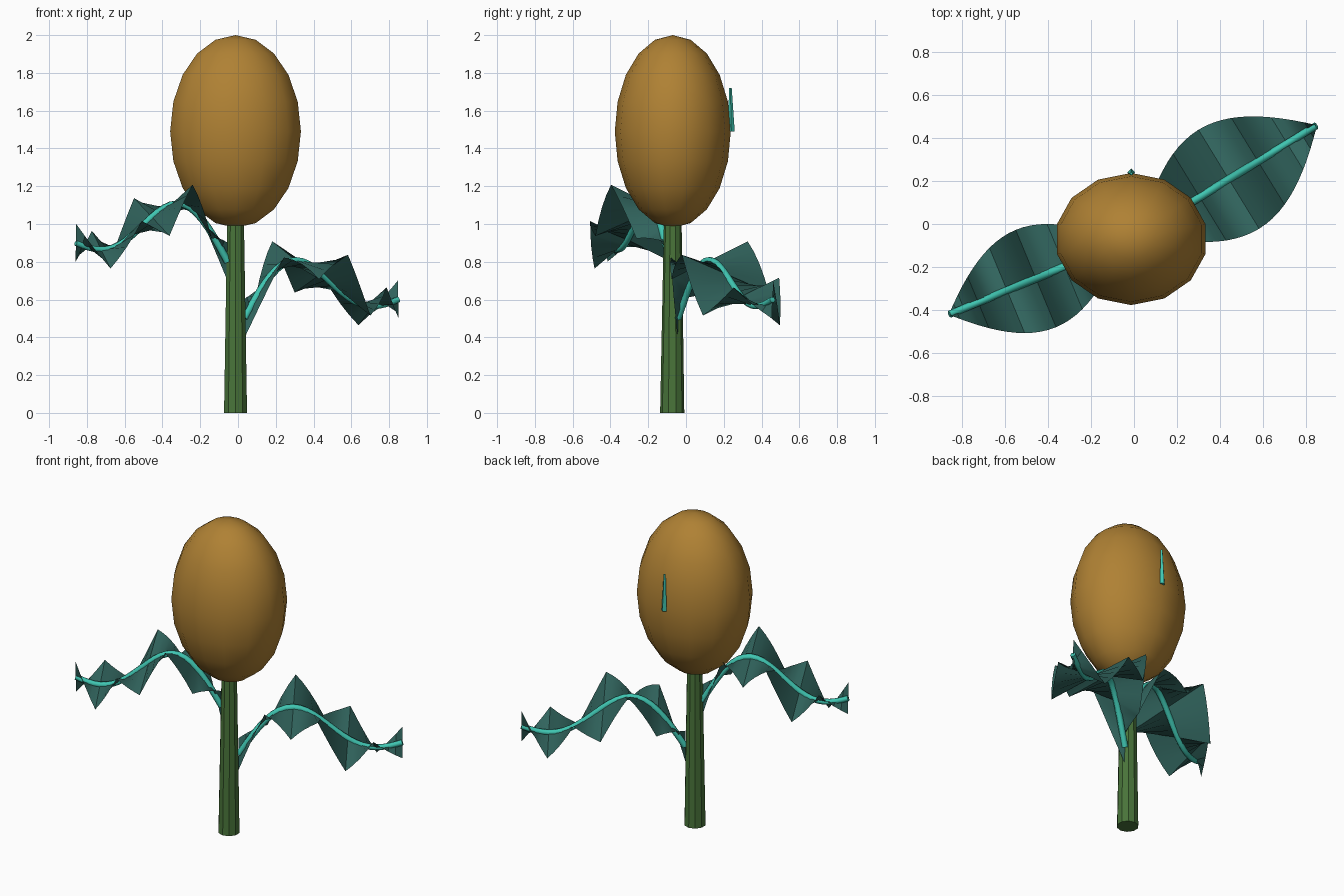
import bpy, bmesh, math
from mathutils import Vector

if "Cube" in bpy.data.objects:
    bpy.data.objects.remove(bpy.data.objects["Cube"])

def mat(name, rgb):
    m = bpy.data.materials.new(name)
    m.diffuse_color = (*rgb, 1)
    m.use_nodes = True
    m.node_tree.nodes["Principled BSDF"].inputs["Base Color"].default_value = m.diffuse_color
    return m

ochre = mat("ochre", (0.43, 0.22, 0.034))
green = mat("stem green", (0.066, 0.175, 0.042))
dark_teal = mat("dark teal", (0.031, 0.13, 0.112))
teal = mat("bright teal", (0.05, 0.56, 0.44))

CX, CY = -0.013, -0.07

def add(name, verts, faces, material, smooth=35):
    me = bpy.data.meshes.new(name)
    me.from_pydata([tuple(v) for v in verts], [], faces)
    bm = bmesh.new()
    bm.from_mesh(me)
    bmesh.ops.recalc_face_normals(bm, faces=bm.faces)
    bm.to_mesh(me)
    bm.free()
    ob = bpy.data.objects.new(name, me)
    bpy.context.collection.objects.link(ob)
    me.materials.append(material)
    if smooth:
        bpy.ops.object.select_all(action='DESELECT')
        ob.select_set(True)
        bpy.context.view_layer.objects.active = ob
        bpy.ops.object.shade_smooth_by_angle(angle=math.radians(smooth))
    return ob

def tube(name, path, radii, sides, material, phase=0.0, smooth=35):
    """Capped tube swept along a path of points."""
    verts, faces = [], []
    n = len(path)
    for i, p in enumerate(path):
        d = (path[min(i + 1, n - 1)] - path[max(i - 1, 0)]).normalized()
        ref = Vector((0, 0, 1)) if abs(d.z) < 0.95 else Vector((1, 0, 0))
        u = d.cross(ref).normalized()
        v = d.cross(u)
        for k in range(sides):
            a = phase + 2 * math.pi * k / sides
            verts.append(p + (u * math.cos(a) + v * math.sin(a)) * radii[i])
    for i in range(n - 1):
        for k in range(sides):
            k2 = (k + 1) % sides
            faces.append((i * sides + k, i * sides + k2,
                          (i + 1) * sides + k2, (i + 1) * sides + k))
    faces.append(tuple(range(sides))[::-1])
    faces.append(tuple(range((n - 1) * sides, n * sides)))
    return add(name, verts, faces, material, smooth)

# flower head: stretched sphere
bpy.ops.mesh.primitive_uv_sphere_add(segments=14, ring_count=10, radius=1)
head = bpy.context.object
head.name = "flower_head"
for v in head.data.vertices:
    x, y, z = v.co
    # turn so that a vertex lies on the x axis
    v.co = (CX + x * 0.355, CY + y * 0.307, 1.49 + z * 0.51)
head.data.materials.append(ochre)
bpy.ops.object.shade_smooth()

# stem
tube("stem", [Vector((CX, CY - 0.003, 0)), Vector((CX, CY, 1.06))],
     [0.064, 0.046], 10, green)

# small spike behind the head
tube("spike", [Vector((CX, 0.24, 1.49)), Vector((CX, 0.235, 1.72))],
     [0.018, 0.007], 4, teal, smooth=0)

# leaves: rippled blade with a midrib
def leaf(side, angle, z0, start, length, width):
    a = math.radians(angle)
    d = Vector((math.cos(a), math.sin(a), 0))
    p = Vector((-d.y, d.x, 0))
    n = 24
    rib, verts, faces = [], [], []
    for i in range(n + 1):
        t = i / n
        c = Vector((CX, CY, 0)) + d * (start + length * t)
        c.z = z0 + 0.1 * t + 0.187 * math.sin(math.pi * t) + 0.13 * math.sin(2 * math.pi * t)
        rib.append(c)
        w = max(width * math.sin(math.pi * t) ** 0.92 if 0 < i < n else 0, 0.004)
        # zigzag ripple, opposite on the two edges
        ripple = 0.1 * math.asin(math.cos(6 * math.pi * t)) * 2 / math.pi
        off = p * w + Vector((0, 0, ripple))
        verts += [c + off, c, c - off]
    for i in range(n):
        b = 3 * i
        faces += [(b, b + 1, b + 4, b + 3), (b + 1, b + 2, b + 5, b + 4)]
    add(side + "_leaf", verts, faces, dark_teal)
    tube(side + "_leaf_midrib", rib, [0.02 - 0.003 * i / n for i in range(n + 1)], 6, teal, smooth=70)

leaf("right", 31.5, 0.50, 0.055, 0.955, 0.27)
leaf("left", 202.5, 0.80, 0.045, 0.87, 0.245)
